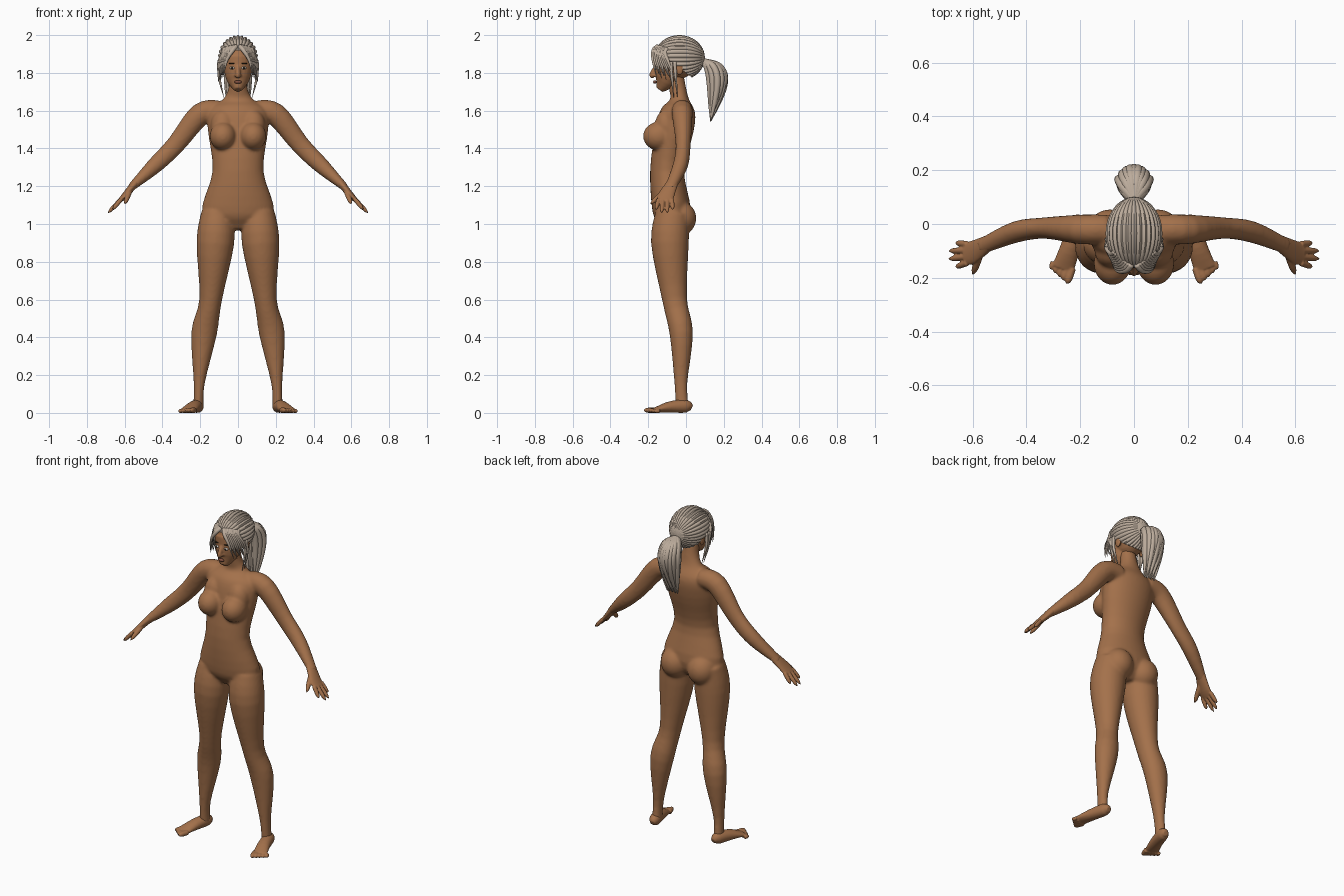
import bpy, bmesh
from math import sin, cos, sqrt, atan2, pi, tau
from mathutils import Vector, Matrix

cube = bpy.data.objects.get("Cube")
if cube:
    bpy.data.objects.remove(cube, do_unlink=True)

SIDES = {"left": 1, "right": -1}


def material(name, *rgb):
    mat = bpy.data.materials.new(name)
    mat.use_nodes = True
    mat.diffuse_color = (*rgb, 1)
    mat.node_tree.nodes["Principled BSDF"].inputs["Base Color"].default_value = (*rgb, 1)
    return mat


skin = material("warm_brown_skin", .37, .165, .07)
hair = material("ash_hair", .5, .41, .33)
lip = material("dark_lip", .22, .08, .05)
white = material("eye_white", .65, .6, .55)
dark = material("dark_brown", .03, .02, .01)


def smooth_path(points):
    # Catmull-Rom resampling of position and radii together
    points = [Vector(p) for p in points]
    padded = [points[0], *points, points[-1]]
    path = []
    for before, start, end, after in zip(padded, padded[1:], padded[2:], padded[3:]):
        for step in range(4):
            t = step / 4
            leave, arrive = (end - before) / 2, (after - start) / 2
            blend = t * t * (3 - 2 * t)
            path.append(start.lerp(end, blend) + leave * t * (1 - t) ** 2 - arrive * t * t * (1 - t))
    return path + [points[-1]]


def tube(bm, points, side=1, across=(1, 0, 0), count=24):
    # loft of elliptical rings; each point is x, y, z, half width, half depth
    path = smooth_path(points)
    centres = [Vector((side * p[0], p[1], p[2])) for p in path]
    padded = [centres[0], *centres, centres[-1]]
    rings = []
    for point, centre, before, after in zip(path, centres, padded, padded[2:]):
        tangent = (after - before).normalized()
        wide = Vector(across)
        wide = (wide - tangent * wide.dot(tangent)).normalized()
        deep = tangent.cross(wide)
        ring = []
        for k in range(count):
            angle = tau * k / count
            offset = wide * point[3] * cos(angle) + deep * point[4] * sin(angle)
            ring.append(bm.verts.new(centre + offset))
        rings.append(ring)
    for low, high in zip(rings, rings[1:]):
        for k in range(count):
            bm.faces.new((low[k - 1], low[k], high[k], high[k - 1]))
    bm.faces.new(rings[0])
    bm.faces.new(rings[-1])


def spindle(bm, path, thick, side, power):
    # round strand that thins toward its end; a high power gives a blunt tip
    last = len(path) - 1
    points = []
    for k, position in enumerate(path):
        radius = thick * (1 - (k / last) ** power) + .001
        points.append((*position, radius, radius))
    tube(bm, points, side, count=10)


def digit(bm, base, tip, thick, side):
    base, tip = Vector(base), Vector(tip)
    spindle(bm, [base.lerp(tip, k / 6) for k in range(7)], thick, side, 6)


def ball(bm, centre, radii, side=1):
    x, y, z = centre
    place = Matrix.Translation((side * x, y, z)) @ Matrix.Diagonal((*radii, 1))
    bmesh.ops.create_uvsphere(bm, u_segments=28, v_segments=14, radius=1, matrix=place)


def finish(bm, name, mat, voxel=None, soften=0):
    # turn the bmesh into an object, optionally fusing its parts into one skin
    bmesh.ops.recalc_face_normals(bm, faces=bm.faces)
    mesh = bpy.data.meshes.new(name)
    bm.to_mesh(mesh)
    bm.free()
    mesh.materials.append(mat)
    mesh.shade_smooth()
    obj = bpy.data.objects.new(name, mesh)
    bpy.context.collection.objects.link(obj)
    if voxel:
        fuse = obj.modifiers.new("fuse", 'REMESH')
        fuse.mode = 'VOXEL'
        fuse.voxel_size = voxel
        fuse.use_smooth_shade = True
        relax = obj.modifiers.new("relax", 'SMOOTH')
        relax.factor = .5
        relax.iterations = soften
    return obj


# Torso and neck, from the pelvis up: y, z, half width, half depth
body = bmesh.new()
torso = [(-.08, .97, .05, .05), (-.075, 1.06, .19, .1), (-.1, 1.28, .135, .09),
         (-.06, 1.5, .16, .1), (-.04, 1.6, .155, .09), (-.035, 1.66, .08, .05),
         (-.045, 1.72, .05, .045), (-.06, 1.8, .045, .045)]
tube(body, [(0, *station) for station in torso], count=36)

# Arms from shoulder to wrist, legs from hip to ankle
arm = [(.1, -.02, 1.6, .055, .055), (.2, -.02, 1.58, .055, .06), (.33, -.015, 1.42, .04, .05),
       (.44, -.03, 1.31, .04, .043), (.57, -.085, 1.19, .03, .02)]
leg = [(.11, -.07, 1.06, .085, .09), (.12, -.085, .9, .1, .1), (.145, -.06, .6, .06, .066),
       (.18, -.025, .42, .068, .062), (.205, -.027, .16, .03, .035), (.21, -.02, .03, .027, .035)]
for side in SIDES.values():
    tube(body, arm, side, across=(0, 1, 0))
    tube(body, leg, side)
    # Chest and seat volumes
    ball(body, (.08, -.147, 1.465), (.07, .08, .075), side)
    ball(body, (.08, -.105, 1.52), (.065, .06, .085), side)
    ball(body, (.09, -.03, 1.03), (.085, .085, .09), side)
finish(body, "body", skin, .008, 9)

for label, side in SIDES.items():
    # Hand: flat palm, four fanned fingers and a thumb
    hand = bmesh.new()
    tube(hand, [(.54, -.07, 1.22, .03, .022), (.6, -.105, 1.15, .043, .016), (.63, -.11, 1.12, .04, .011)],
         side, across=(0, 1, 0))
    for finger in range(4):
        t = finger / 3
        reach = .03 * sin(pi * t)
        digit(hand, (.62, .07 * t - .145, 1.13), (.664 + reach, .09 * t - .16, 1.075 - .7 * reach), .011, side)
    digit(hand, (.57, -.105, 1.18), (.6, -.19, 1.105), .013, side)
    finish(hand, label + "_hand", skin, .0035, 3)

    # Foot: heel to ball, then five toes of falling size
    foot = bmesh.new()
    tube(foot, [(.207, .03, .026, .015, .015), (.212, 0, .035, .032, .034), (.236, -.085, .031, .037, .03),
                (.264, -.165, .015, .042, .013)], side)
    for toe in range(5):
        t = toe / 4
        thick = .014 - .004 * t
        digit(foot, (.23 + .07 * t, .025 * t - .165, thick), (.25 + .06 * t, .055 * t - .225, thick), thick, side)
    finish(foot, label + "_foot", skin, .004, 3)

# Head: cranium, face from chin to temple, nose and ears
head = bmesh.new()
ball(head, (0, -.05, 1.875), (.09, .11, .11))
tube(head, [(0, -.14, 1.71, .02, .02), (0, -.105, 1.77, .064, .061), (0, -.085, 1.88, .082, .08)])
tube(head, [(0, -.155, 1.84, .01, .01), (0, -.18, 1.79, .013, .015), (0, -.17, 1.78, .01, .01)])
for side in SIDES.values():
    ball(head, (.01, -.17, 1.787), (.01, .012, .008), side)
    ball(head, (.086, -.035, 1.82), (.01, .022, .032), side)
finish(head, "head", skin, .005, 4)

# Lips, eyes and eyebrows
mouth = bmesh.new()
ball(mouth, (0, -.165, 1.752), (.02, .009, .009))
finish(mouth, "lips", lip)
for name, mat, centre, radii in (("eyes", white, (.031, -.16, 1.826), (.014, .008, .007)),
                                 ("irises", dark, (.031, -.165, 1.826), (.006, .005, .006)),
                                 ("eyebrows", dark, (.033, -.158, 1.85), (.017, .008, .003))):
    detail = bmesh.new()
    for side in SIDES.values():
        ball(detail, centre, radii, side)
    finish(detail, name, mat)

# Swept-back hair cap: ridged locks meet at the tie, trimmed along the hairline
locks = 30
cap = bmesh.new()
bmesh.ops.create_uvsphere(cap, u_segments=4 * locks, v_segments=24, radius=1,
                          matrix=Matrix.Rotation(pi / 2, 4, 'X'))
for vert in cap.verts:
    x, y, z = vert.co
    ridge = 1 - .075 * (1 - abs(sin(locks / 2 * atan2(z, x))))
    vert.co = (x * ridge * .106, y * .135 - .035, z * ridge * .12 + 1.88)
bmesh.ops.bisect_plane(cap, geom=[*cap.verts, *cap.edges, *cap.faces], clear_outer=True,
                       plane_co=(0, -.17, 1.925), plane_no=(0, -.17, -.23))
hair_cap = finish(cap, "hair_cap", hair)
bpy.ops.object.select_all(action='DESELECT')
hair_cap.select_set(True)
bpy.context.view_layer.objects.active = hair_cap
bpy.ops.object.shade_smooth_by_angle(angle=pi / 4)

# Fringe: strands blended from the parting lock to the temple lock
fringe = bmesh.new()
parting = [(.01, -.15, 1.94), (.03, -.172, 1.917), (.06, -.174, 1.865), (.08, -.155, 1.775)]
temple = [(.07, -.1, 1.93), (.08, -.11, 1.9), (.103, -.09, 1.85), (.104, -.055, 1.755)]
strands = 9
for side in SIDES.values():
    for k in range(strands):
        path = [Vector(a).lerp(Vector(b), k / (strands - 1)) for a, b in zip(parting, temple)]
        path[-1].z += .02 * (k % 2)
        spindle(fringe, path, .012, side, 2)
    for shift in (0, .02):
        spindle(fringe, [(.097, shift - .08, 1.86), (.1, shift - .075, 1.78), (.075, shift - .065, 1.67)],
                .009, side, 2)
finish(fringe, "fringe", hair)

# Ponytail: nested fans of locks that rise from the tie, then hang
ponytail = bmesh.new()
for count, reach, spread in ((9, .1, .06), (7, .06, .05), (5, .03, .035)):
    for k in range(count):
        fan = 2 * k / (count - 1) - 1
        arch = reach * sqrt(1 - .65 * fan * fan)
        length = .32 - .02 * (k % 2)
        path = []
        for step in range(9):
            t = step / 8
            path.append((spread * fan * (.7 * sin(pi * t ** .6) + .6 * t),
                         .09 + arch * sin(pi * t ** .7) + .04 * t,
                         1.86 - length * t ** 1.4))
        spindle(ponytail, path, .018, 1, 4)
finish(ponytail, "ponytail", hair)
